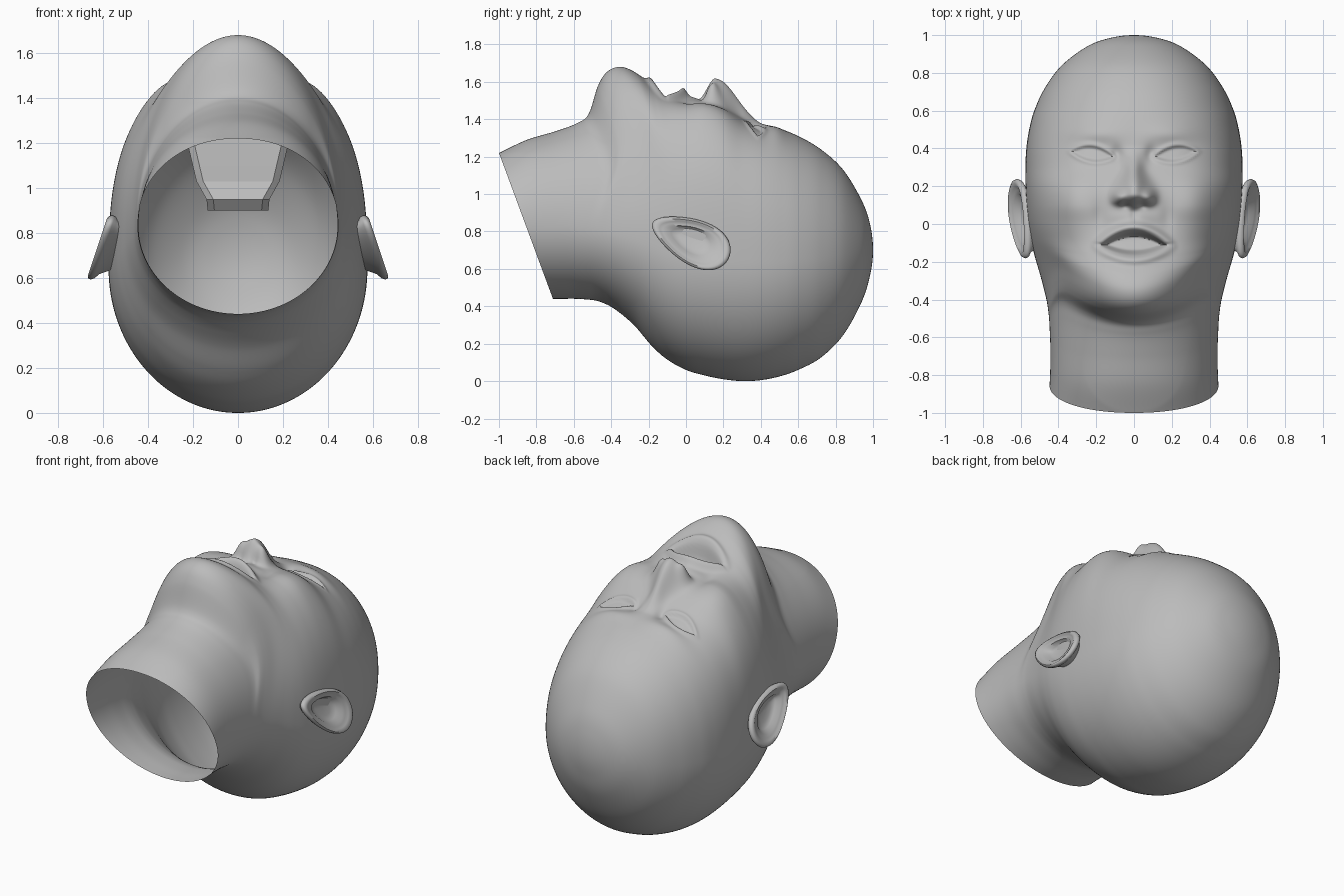
import bpy, bmesh, math
from math import exp, sin, cos, pi

if "Cube" in bpy.data.objects:
    bpy.data.objects.remove(bpy.data.objects["Cube"])

skin = bpy.data.materials.new("grey_clay")
skin.diffuse_color = (0.5, 0.5, 0.5, 1)
skin.use_nodes = True
skin.node_tree.nodes["Principled BSDF"].inputs["Base Color"].default_value = skin.diffuse_color


def make(name, rings, cap_start=False, cap_end=False, angle=60):
    """Skin a list of closed rings into a smooth object."""
    bm = bmesh.new()
    vs = [[bm.verts.new(p) for p in r] for r in rings]
    n = len(rings[0])
    for a, b in zip(vs, vs[1:]):
        for j in range(n):
            k = (j + 1) % n
            bm.faces.new((a[j], a[k], b[k], b[j]))
    if cap_start:
        bm.faces.new(vs[0][::-1])
    if cap_end:
        bm.faces.new(vs[-1])
    bmesh.ops.remove_doubles(bm, verts=bm.verts, dist=1e-5)
    bmesh.ops.recalc_face_normals(bm, faces=bm.faces)
    me = bpy.data.meshes.new(name)
    bm.to_mesh(me)
    bm.free()
    ob = bpy.data.objects.new(name, me)
    bpy.context.collection.objects.link(ob)
    me.materials.append(skin)
    bpy.ops.object.select_all(action='DESELECT')
    ob.select_set(True)
    bpy.context.view_layer.objects.active = ob
    bpy.ops.object.shade_smooth_by_angle(angle=math.radians(angle))
    return ob


def step(a, b, t):
    t = min(1, max(0, (t - a) / (b - a)))
    return t * t * (3 - 2 * t)


def bump(x, y, cx, cy, sx, sy):
    return exp(-((x - cx) / sx) ** 2 - ((y - cy) / sy) ** 2)


# Head sections: y, half width, back z, face z, squareness, z of widest point
rows = [
    (-1, .447, .44, 1.22, 2.1, .83), (-.85, .443, .44, 1.29, 2.1, .83),
    (-.7, .443, .44, 1.335, 2.05, .83), (-.58, .447, .435, 1.38, 2, .82),
    (-.52, .45, .428, 1.43, 1.97, .815), (-.47, .455, .415, 1.58, 1.94, .81),
    (-.42, .462, .395, 1.655, 1.93, .8), (-.35, .477, .353, 1.68, 1.96, .78),
    (-.27, .497, .288, 1.65, 2.1, .76), (-.18, .523, .185, 1.58, 2.3, .725),
    (-.1, .543, .115, 1.53, 2.5, .69), (0, .56, .06, 1.495, 2.75, .66),
    (.1, .57, .03, 1.485, 2.85, .65), (.2, .575, .01, 1.46, 2.85, .645),
    (.3, .575, 0, 1.41, 2.75, .64), (.4, .57, .005, 1.38, 2.6, .64),
    (.5, .555, .025, 1.35, 2.45, .64), (.6, .528, .06, 1.31, 2.3, .65),
    (.72, .472, .125, 1.24, 2.2, .66), (.84, .382, .245, 1.13, 2.1, .68),
    (.94, .248, .425, .965, 2, .69), (.985, .126, .57, .835, 2, .7),
    (1, 0, .70, .70, 2, .7)]


def section(t):
    """Smooth interpolation between the head sections."""
    i = min(int(t), len(rows) - 2)
    f = t - i
    p1, p2 = rows[i], rows[i + 1]
    p0 = rows[i - 1] if i else [2 * a - b for a, b in zip(p1, p2)]
    # mirrored section past the crown keeps the pole round
    y, w, zb, zt, p, zc = rows[-2]
    p3 = rows[i + 2] if i + 2 < len(rows) else (y, -w, zt, zb, p, zc)
    return [.5 * (2 * b + (c - a) * f + (2 * a - 5 * b + 4 * c - d) * f * f
                  + (3 * b - a - 3 * c + d) * f ** 3)
            for a, b, c, d in zip(p0, p1, p2, p3)]


def face_relief(x, y):
    """Height of the facial features above the plain head."""
    x = abs(x)
    # nose: ridge, rounded tip and wings
    ridge = step(.42, .17, y) * step(.06, .16, y)
    dz = .145 * ridge * exp(-(x / (.045 + .035 * step(.3, .17, y))) ** 2)
    dz += .055 * bump(x, y, .08, .14, .035, .04) * step(.075, .12, y)
    dz -= .02 * bump(x, y, .045, .095, .022, .016)
    # muzzle, cheek, brow, smile fold
    dz += .03 * bump(x, y, 0, .03, .12, .06)
    dz += .04 * bump(x, y, .33, .11, .13, .16)
    dz += .015 * bump(x, y, .2, .48, .13, .05)
    dz -= .01 * bump(x, y, .18, .05, .035, .07)
    # eye: socket, inner corner, ball, lids
    dz -= .045 * bump(x, y, .2, .375, .13, .065)
    dz -= .02 * bump(x, y, .09, .37, .03, .04)
    ex, ey = (x - .22) / .115, y - .37 - .12 * (x - .22)
    d = min(.042 * (1 - ex * ex) - ey, ey + .038 * (1 - ex * ex))
    dz += .035 * bump(x, y, .22, .37, .11, .055)
    dz += .008 * exp(-((d + .008) / .012) ** 2) * step(1.4, .9, abs(ex))
    dz -= .013 * step(-.004, .014, d)
    # lips around an open mouth
    m = (x / .18) ** 2
    d = min(-.04 - .07 * m - y, y + .165 - .05 * m)
    lip = .052 if y > -.1 else .034
    dz += lip * exp(-((d + .022) / .028) ** 2) * max(0, 1 - .6 * m)
    dz -= .065 * step(0, .03, d)
    dz -= .01 * bump(x, y, 0, .05, .02, .03)
    return dz


# Head and open neck
SEG, SUB = 230, 12
head = []
for i in range((len(rows) - 1) * SUB + 1):
    y, w, zb, zt, p, zc = section(i / SUB)
    ring = []
    for j in range(SEG):
        a = 2 * pi * j / SEG
        a += .5 * cos(a)                      # more points on the face side
        c, s = cos(a), sin(a)
        r = (abs(c) ** p + abs(s) ** p) ** (-1 / p) if s > 0 else 1
        x = w * c * r
        z = zc + (zt - zc if s > 0 else zc - zb) * s * r
        yy = y
        if y < -.2:                           # slanted neck cut
            yy += max(0, .37 * (1.22 - z)) * ((-.2 - y) / .8) ** 2
        if s > 0:                             # curved jaw line, face relief
            yy += .95 * x * x * exp(-((y + .43) / .23) ** 2) * step(0, .7, s)
            z += face_relief(x, yy) * step(.35, .7, s)
        ring.append((x, yy, z))
    head.append(ring)
make("head", head)

# Mouth cavity: tapered box inside the head, its end bent towards the throat
cavity = []
for z, hx, y0, y1 in ((1.44, .18, -.17, .0), (1.2, .225, -.2, .1),
                      (1.03, .185, -.21, .1), (.95, .14, -.26, .08), (.9, .135, -.22, .04)):
    b = .03
    cavity.append([(-hx, y0 + b, z), (-hx + b, y0, z), (hx - b, y0, z), (hx, y0 + b, z),
                   (hx, y1 - b, z), (hx - b, y1, z), (-hx + b, y1, z), (-hx, y1 - b, z)])
make("mouth_cavity", cavity, cap_end=True, angle=20)

# Ears: rows of outline scale and outward offset, from bowl to rim to root
A = math.radians(-25)
for side, name in ((1, "right_ear"), (-1, "left_ear")):
    ear = []
    for k, off in ((.02, -.035), (.3, -.035), (.5, -.025), (.62, .0), (.72, .002), (.8, .01),
                   (.9, .018), (.97, .012), (1, 0), (.97, -.015), (.85, -.03), (.7, -.09)):
        ring = []
        for j in range(64):
            t = 2 * pi * j / 64
            u, v = .225 * k * cos(t), .118 * k * sin(t) * (1 + .3 * cos(t))
            y = .025 + u * cos(A) - v * sin(A)
            z = .752 + u * sin(A) + v * cos(A)
            x = .56 + .09 * (.88 - z) / .27 + off
            ring.append((side * x, y, z))
        ear.append(ring)
    make(name, ear, cap_start=True)
